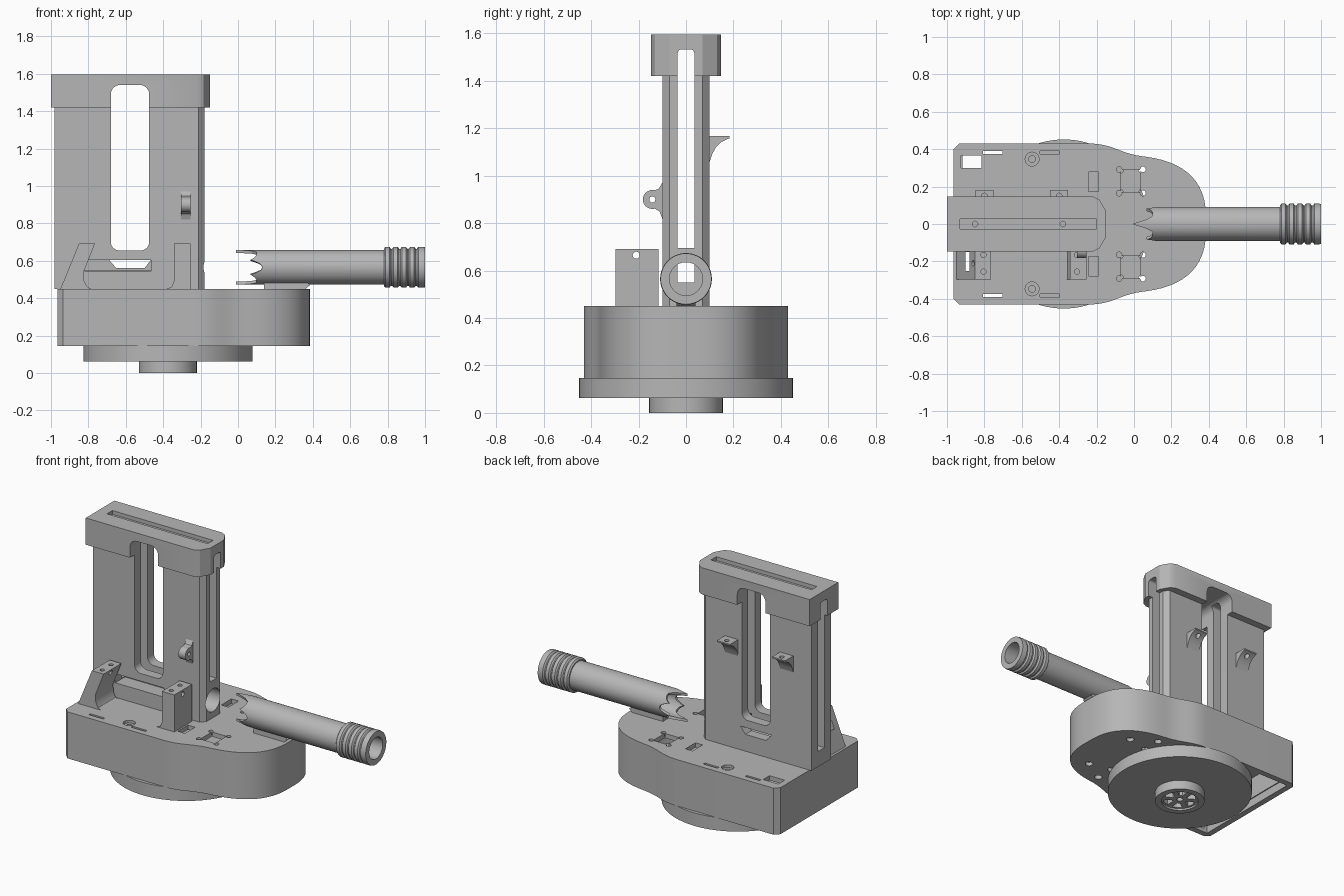
import bpy, bmesh
from math import sin, cos, pi, radians
from mathutils import Vector
from mathutils.geometry import interpolate_bezier

cube = bpy.data.objects.get("Cube")
if cube:
    bpy.data.objects.remove(cube, do_unlink=True)

grey = bpy.data.materials.new("plain grey")
grey.use_nodes = True
grey.diffuse_color = (0.47, 0.47, 0.47, 1)
grey.node_tree.nodes["Principled BSDF"].inputs["Base Color"].default_value = (0.47, 0.47, 0.47, 1)


def finish(name, bm):
    bmesh.ops.recalc_face_normals(bm, faces=bm.faces)
    mesh = bpy.data.meshes.new(name)
    bm.to_mesh(mesh)
    bm.free()
    mesh.materials.append(grey)
    obj = bpy.data.objects.new(name, mesh)
    bpy.context.collection.objects.link(obj)
    return obj


def prism(name, pts, lo, hi, axis="z"):
    """Extrude a 2D outline along an axis: z takes (x,y), y takes (x,z), x takes (y,z)."""
    place = {"z": lambda u, v, w: (u, v, w),
             "y": lambda u, v, w: (u, w, v),
             "x": lambda u, v, w: (w, u, v)}[axis]
    bm = bmesh.new()
    a = [bm.verts.new(place(u, v, lo)) for u, v in pts]
    b = [bm.verts.new(place(u, v, hi)) for u, v in pts]
    bm.faces.new(a)
    bm.faces.new(b)
    n = len(pts)
    for i in range(n):
        bm.faces.new((a[i], a[(i + 1) % n], b[(i + 1) % n], b[i]))
    return finish(name, bm)


def circle(u, v, r, n=24):
    return [(u + r * cos(2 * pi * i / n), v + r * sin(2 * pi * i / n)) for i in range(n)]


def rect(u0, u1, v0, v1, r=0.0, n=6):
    """Rectangle outline with optional rounded corners."""
    if r == 0:
        return [(u0, v0), (u1, v0), (u1, v1), (u0, v1)]
    corners = [(u1 - r, v1 - r), (u0 + r, v1 - r), (u0 + r, v0 + r), (u1 - r, v0 + r)]
    return [(u + r * cos(pi / 2 * (k + i / n)), v + r * sin(pi / 2 * (k + i / n)))
            for k, (u, v) in enumerate(corners) for i in range(n + 1)]


def cut(obj, pts, lo, hi, axis="z"):
    cutter = prism("cutter", pts, lo, hi, axis)
    cutter.hide_render = True
    mod = obj.modifiers.new("cut", "BOOLEAN")
    mod.operation = "DIFFERENCE"
    mod.solver = "EXACT"
    mod.object = cutter
    bpy.context.view_layer.objects.active = obj
    bpy.ops.object.modifier_apply(modifier=mod.name)
    bpy.data.objects.remove(cutter, do_unlink=True)


def bezier(*p):
    return [(v.x, v.y) for v in interpolate_bezier(*[Vector((x, y, 0)) for x, y in p], 14)]


def base_outline(inset=0.0):
    s = 1 - inset / 0.43
    half = [(-0.965, 0.4), (-0.935, 0.43)]
    half += bezier((-0.24, 0.43), (-0.11, 0.43), (-0.08, 0.375), (0.06, 0.36))
    half += bezier((0.06, 0.36), (0.26, 0.335), (0.385, 0.24), (0.385, 0.04))[1:]
    full = half + [(x, -y) for x, y in reversed(half)]
    return [(-0.29 + (x + 0.29) * s, y * s) for x, y in full]


# Hollow base housing with its deck and floor openings
base = prism("base_housing", base_outline(), 0.145, 0.45)
cut(base, base_outline(0.03), 0.17, 0.42)
cut(base, rect(-0.925, -0.7, -0.39, 0.39), 0.1, 0.2)
cut(base, rect(-0.925, -0.815, 0.3, 0.365), 0.4, 0.5)
cut(base, rect(-0.9, -0.855, -0.25, -0.15), 0.4, 0.5)
for s in (-1, 1):
    for x in (-0.755, -0.45):
        cut(base, rect(x - 0.052, x + 0.052, s * 0.382 - 0.008, s * 0.382 + 0.008), 0.4, 0.5)
    cut(base, circle(-0.545, s * 0.347, 0.037), 0.432, 0.5)
    cut(base, circle(-0.545, s * 0.347, 0.018), 0.4, 0.5)
    cut(base, rect(-0.242, -0.19, s * 0.225 - 0.052, s * 0.225 + 0.052), 0.4, 0.5)
    cut(base, rect(-0.07, 0.035, s * 0.23 - 0.06, s * 0.23 + 0.06), 0.4, 0.5)
    for x in (-0.08, 0.048):
        for y in (0.165, 0.292):
            cut(base, circle(x, s * y, 0.015, 16), 0.4, 0.5)
            cut(base, circle(x, s * y, 0.024, 16), 0.1, 0.2)
    cut(base, circle(0.2, s * 0.2, 0.024, 16), 0.1, 0.2)

# Turntable disc and hub with spoke openings
disc = prism("turntable_disc", circle(-0.375, 0, 0.452, 96), 0.062, 0.147)
hub = prism("turntable_hub", circle(-0.375, 0, 0.155, 64), 0, 0.064)
cut(hub, circle(-0.375, 0, 0.115, 48), -0.1, 0.012)
cut(hub, circle(-0.375, 0, 0.02), -0.1, 0.05)
for k in range(6):
    arc = [(r, k * pi / 3 + a) for r, a in
           ((0.05, -0.2), (0.1, -0.33), (0.104, 0), (0.1, 0.33), (0.05, 0.2))]
    cut(hub, [(-0.375 + r * cos(a), r * sin(a)) for r, a in arc], -0.1, 0.05)

# Upright magazine tower, slotted lengthwise and windowed front to back
tower = prism("magazine_tower", [(-0.98, -0.1), (-0.21, -0.1), (-0.18, -0.07), (-0.18, 0.07),
                                 (-0.21, 0.1), (-0.98, 0.1)], 0.45, 1.425)
cut(tower, rect(-0.68, -0.475, 0.655, 1.7, 0.045), -0.3, 0.3, "y")
cut(tower, rect(-0.035, 0.035, 0.695, 1.7), -0.5, 0, "x")
cut(tower, rect(-0.035, 0.035, 0.55, 1.7), -1.1, -0.4, "x")
cut(tower, circle(0, 0.565, 0.075, 40), -0.45, 0, "x")
cut(tower, rect(-0.82, -0.465, 0.545, 0.605), -0.2, 0, "y")
cut(tower, [(-0.69, 0.605), (-0.65, 0.56), (-0.5, 0.56), (-0.465, 0.605)], -0.02, 0.2, "y")

# Tower cap with chamfered front corners
cap = prism("tower_cap", [(-1, -0.148), (-0.22, -0.148), (-0.185, -0.13), (-0.15, -0.07),
                          (-0.15, 0.07), (-0.185, 0.13), (-0.22, 0.148), (-1, 0.148)], 1.42, 1.595)
cut(cap, rect(-0.68, -0.475, 1.2, 1.54, 0.05), -0.3, 0.3, "y")
cut(cap, rect(-0.035, 0.035, 1.2, 1.532, 0.015), -1.1, 0, "x")
cut(cap, rect(-0.93, -0.2, -0.028, 0.028), 1.57, 1.7)
for x in (-0.85, -0.38):
    cut(cap, circle(x, 0, 0.015, 16), 1.5, 1.7)

# Rear mounting hooks
hook_profile = [(0.09, 1.167), (0.183, 1.167), (0.183, 1.158), (0.15, 1.143),
                (0.125, 1.118), (0.11, 1.09), (0.1, 1.06), (0.09, 1.06)]
for side, x in (("right", -0.8), ("left", -0.4)):
    hook = prism(side + "_rear_hook", hook_profile, x - 0.048, x + 0.048, "x")
    cut(hook, circle(x, 0.15, 0.015, 16), 1, 1.3)

# Front pivot lug
lug_arc = [(-0.142 + 0.04 * cos(radians(a)), 0.9 + 0.04 * sin(radians(a))) for a in range(75, 286, 15)]
lug = prism("front_pivot_lug", [(-0.09, 0.97), (-0.1, 0.97), (-0.115, 0.945)] + lug_arc
            + [(-0.112, 0.85), (-0.1, 0.82), (-0.09, 0.82)], -0.305, -0.255, "x")
cut(lug, circle(-0.142, 0.9, 0.013, 16), -0.4, -0.2, "x")

# Front motor posts, one leaning and one upright
leaning = prism("leaning_post", [(-0.95, 0.448), (-0.85, 0.692), (-0.765, 0.692), (-0.825, 0.54),
                                 (-0.822, 0.49), (-0.805, 0.46), (-0.78, 0.448)], -0.298, -0.115, "y")
cut(leaning, rect(-0.9, -0.855, -0.25, -0.15), 0.4, 0.62)
upright = prism("upright_post", [(-0.385, 0.448), (-0.355, 0.46), (-0.343, 0.49), (-0.343, 0.692),
                                 (-0.253, 0.692), (-0.253, 0.448)], -0.298, -0.115, "y")
for post, x in ((leaning, -0.805), (upright, -0.305)):
    cut(post, circle(-0.21, 0.665, 0.015, 16), -1, 0, "x")
    for y in (-0.255, -0.165):
        cut(post, circle(x, y, 0.014, 16), 0.64, 0.8)

# Barrel tube whose rear rim forms long and short prongs
rim = [(0, -0.01), (8, 0.03), (16, 0.07), (28, 0.1), (42, 0.1), (54, 0.09), (64, 0.068),
       (72, 0.1), (80, 0.122), (90, 0.13)]


def rim_x(deg):
    t = deg % 180
    t = min(t, 180 - t)
    for (a, xa), (b, xb) in zip(rim, rim[1:]):
        if t <= b:
            return xa + (xb - xa) * (t - a) / (b - a)


def lathe(name, profile, n=90):
    """Revolve a closed profile of (x or function of angle, radius) about the barrel axis."""
    bm = bmesh.new()
    rows = []
    for i in range(n):
        d = 360 * i / n
        a = radians(d)
        rows.append([bm.verts.new((x(d) if callable(x) else x, r * sin(a), 0.565 + r * cos(a)))
                     for x, r in profile])
    m = len(profile)
    for i in range(n):
        p, q = rows[i], rows[(i + 1) % n]
        for j in range(m):
            k = (j + 1) % m
            bm.faces.new((p[j], p[k], q[k], q[j]))
    return finish(name, bm)


lathe("barrel_tube", [(rim_x, 0.092), (0.8, 0.092), (0.8, 0.07), (rim_x, 0.076)])

# Ribbed muzzle sleeve
ribs = [(0.78, 0.07)]
for k in range(5):
    x = 0.78 + 0.044 * k
    ribs += [(x, 0.099), (x + 0.008, 0.109), (x + 0.03, 0.109), (x + 0.038, 0.099)]
ribs[-1] = (1.0, 0.107)
ribs += [(1.0, 0.07)]
lathe("muzzle_sleeve", ribs)

# Saddle under the barrel
prism("barrel_saddle", [(0.14, 0.448), (0.14, 0.483), (0.37, 0.483), (0.385, 0.47), (0.36, 0.448)],
      -0.04, 0.04, "y")

# Smooth curved walls while keeping hard edges
for obj in bpy.context.collection.objects:
    obj.select_set(obj.type == "MESH")
bpy.ops.object.shade_smooth_by_angle(angle=radians(30))
